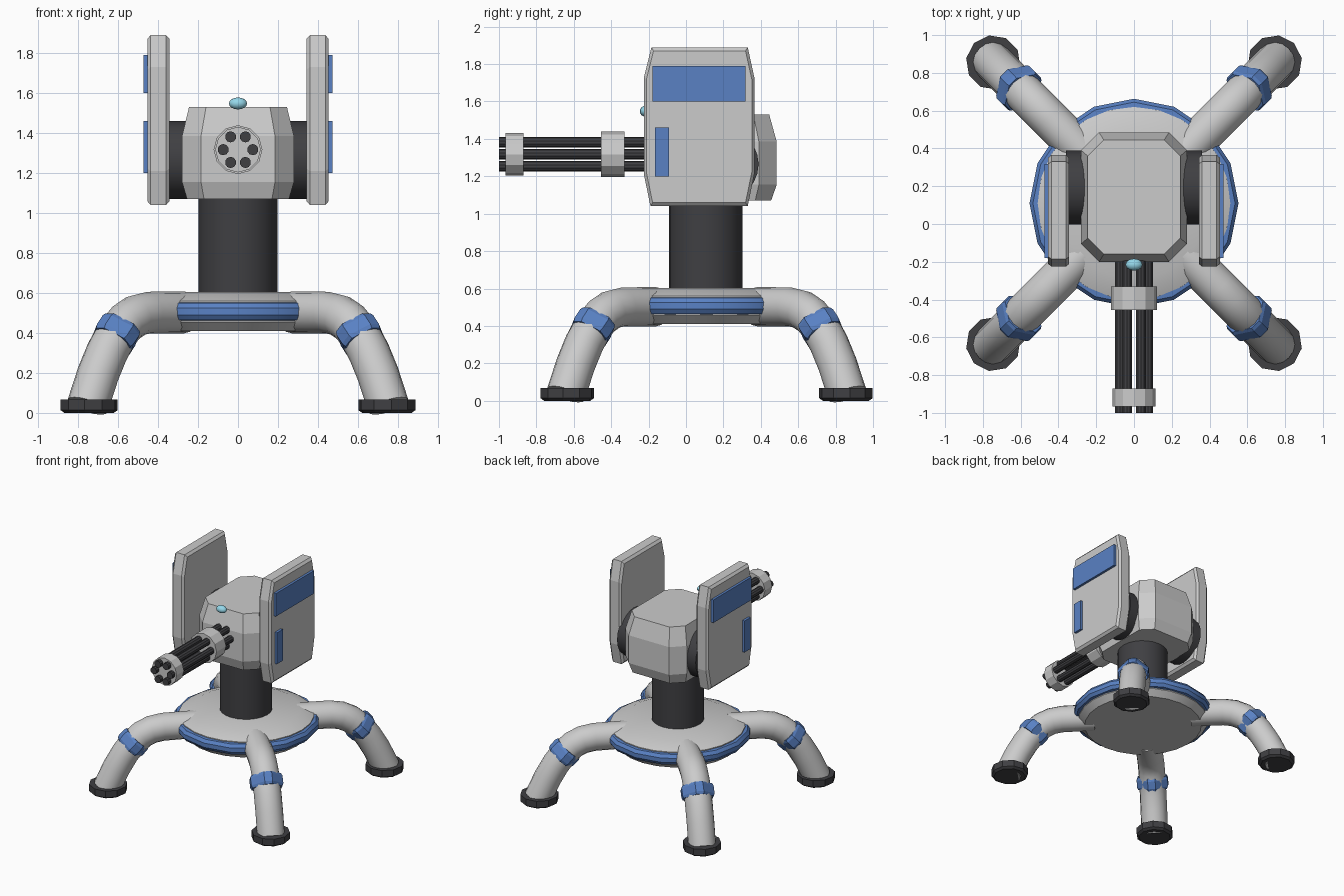
import bpy, math
from mathutils import Vector, Matrix

if "Cube" in bpy.data.objects:
    bpy.data.objects.remove(bpy.data.objects["Cube"])

CY = 0.11  # y of the base centre


def material(name, rgb):
    m = bpy.data.materials.new(name)
    m.diffuse_color = (*rgb, 1)
    m.use_nodes = True
    m.node_tree.nodes["Principled BSDF"].inputs["Base Color"].default_value = m.diffuse_color
    return m


BLUE = material("blue_paint", (0.10, 0.22, 0.55))
DARK = material("dark_metal", (0.05, 0.05, 0.055))
CYAN = material("cyan_glass", (0.30, 0.68, 0.82))


def finish(ob, name, mat=None, smooth=False):
    ob.name = name
    if mat:
        ob.data.materials.append(mat)
    if smooth:
        bpy.ops.object.select_all(action='DESELECT')
        ob.select_set(True)
        bpy.context.view_layer.objects.active = ob
        bpy.ops.object.shade_smooth_by_angle(angle=math.radians(35))
    return ob


def loft(name, rings, mat=None, smooth=False, closed=False):
    """Skin a list of equal-length rings, capped unless closed on itself."""
    n, k = len(rings[0]), len(rings)
    verts = [tuple(p) for r in rings for p in r]
    faces = []
    for i in range(k if closed else k - 1):
        a, b = i * n, ((i + 1) % k) * n
        for j in range(n):
            j2 = (j + 1) % n
            faces.append((a + j, a + j2, b + j2, b + j))
    if not closed:
        faces += [tuple(range(n))[::-1], tuple(range((k - 1) * n, k * n))]
    me = bpy.data.meshes.new(name)
    me.from_pydata(verts, [], faces)
    ob = bpy.data.objects.new(name, me)
    bpy.context.collection.objects.link(ob)
    bpy.context.view_layer.objects.active = ob
    ob.select_set(True)
    bpy.ops.object.mode_set(mode='EDIT')
    bpy.ops.mesh.select_all(action='SELECT')
    bpy.ops.mesh.normals_make_consistent(inside=False)
    bpy.ops.object.mode_set(mode='OBJECT')
    ob.select_set(False)
    return finish(ob, name, mat, smooth)


def circle(r, z, n, x=0, y=CY, phase=0):
    return [(x + r * math.cos(phase + 2 * math.pi * i / n),
             y + r * math.sin(phase + 2 * math.pi * i / n), z) for i in range(n)]


def cylinder(name, r, p0, p1, n, mat=None, smooth=True):
    p0, p1 = Vector(p0), Vector(p1)
    d = p1 - p0
    bpy.ops.mesh.primitive_cylinder_add(vertices=n, radius=r, depth=d.length, location=(p0 + p1) / 2,
                                        rotation=d.to_track_quat('Z', 'Y').to_euler())
    return finish(bpy.context.object, name, mat, smooth)


def box(name, lo, hi, mat):
    lo, hi = Vector(lo), Vector(hi)
    bpy.ops.mesh.primitive_cube_add(size=1, location=(lo + hi) / 2)
    ob = bpy.context.object
    ob.scale = hi - lo
    return finish(ob, name, mat)


# Base disc, blue rim and column
loft("base_disc", [circle(r, z, 24) for r, z in
                   [(0.46, 0.41), (0.51, 0.455), (0.51, 0.56), (0.40, 0.604)]], None, True)
loft("base_rim", [circle(r, z, 16, phase=math.pi / 2) for r, z in
                  [(0.49, 0.46), (0.535, 0.465), (0.553, 0.49), (0.553, 0.525), (0.535, 0.55), (0.49, 0.555)]],
     BLUE, True, True)
cylinder("column", 0.197, (0, CY - 0.005, 0.55), (0, CY - 0.005, 1.1), 24, DARK)

# Legs: a bent tube along each diagonal, with knee band and foot
path = [(0.27, 0.503), (0.45, 0.501), (0.51, 0.486), (0.56, 0.452), (0.61, 0.39),
        (0.655, 0.305), (0.70, 0.195), (0.752, 0.035)]
path = [Vector((x * math.sqrt(2), 0, z)) for x, z in path]


def section(p, d, pts):
    """Place (side, up) points in the plane at p normal to d."""
    up = Vector((-d.z, 0, d.x))
    return [p + Vector((0, s, 0)) + up * u for s, u in pts]


tube = [(0.105 * math.cos(i * math.pi / 8), 0.105 * math.sin(i * math.pi / 8)) for i in range(16)]
band = [(0.122, 0.032), (0.03, 0.114), (-0.03, 0.114), (-0.122, 0.032),
        (-0.122, -0.032), (-0.03, -0.114), (0.03, -0.114), (0.122, -0.032)]
for i, side in enumerate(("front_left", "front_right", "back_right", "back_left")):
    m = Matrix.Translation((0, CY, 0)) @ Matrix.Rotation(math.radians(225 + 90 * i), 4, 'Z')
    rings = []
    for k, p in enumerate(path):
        d = (path[min(k + 1, len(path) - 1)] - path[max(k - 1, 0)]).normalized()
        rings.append([m @ v for v in section(p, d, tube)])
    loft(side + "_leg", rings, None, True)
    d = (path[5] - path[3]).normalized()
    loft(side + "_knee_band",
         [[m @ v for v in section(path[4] + d * t, d, [(a * s, b * s) for a, b in band])]
          for t, s in [(-0.05, 0.93), (-0.03, 1), (0.03, 1), (0.05, 0.93)]], BLUE)
    c = m @ Vector((0.745 * math.sqrt(2), 0, 0))
    ph = math.radians(225 + 90 * i)
    loft(side + "_foot", [circle(r, z, 10, c.x, c.y, ph) for r, z in
                          [(0.125, 0), (0.145, 0.014), (0.145, 0.068)]], DARK)


# Head: chamfered block
def octagon(x, y0, y1, c, z):
    return [(x, y0 + c, z), (x, y1 - c, z), (x - c, y1, z), (-x + c, y1, z),
            (-x, y1 - c, z), (-x, y0 + c, z), (-x + c, y0, z), (x - c, y0, z)]


loft("head", [octagon(0.255, -0.17, 0.455, 0.085, 1.07), octagon(0.28, -0.2, 0.485, 0.095, 1.155),
              octagon(0.28, -0.2, 0.485, 0.095, 1.385), octagon(0.245, -0.16, 0.445, 0.085, 1.53)])
cylinder("head_axle", 0.195, (-0.36, 0.193, 1.265), (0.36, 0.193, 1.265), 24, DARK)

# Sensor light
bpy.ops.mesh.primitive_uv_sphere_add(segments=12, ring_count=8, radius=1, location=(0, -0.215, 1.548))
bpy.context.object.scale = (0.045, 0.032, 0.03)
finish(bpy.context.object, "sensor_light", CYAN, True)

# Side shields with blue plates
outline = [(-0.185, 1.89), (0.33, 1.89), (0.365, 1.73), (0.365, 1.21),
           (0.33, 1.04), (-0.19, 1.04), (-0.225, 1.21), (-0.225, 1.73)]
for s, side in ((-1, "left"), (1, "right")):
    rings = []
    for x, f in [(0.343, 0.955), (0.36, 1), (0.437, 1), (0.454, 0.955)]:
        rings.append([(s * x, 0.07 + (y - 0.07) * f, 1.465 + (z - 1.465) * f) for y, z in outline])
    loft(side + "_shield", rings)
    x0, x1 = sorted((s * 0.44, s * 0.474))
    box(side + "_upper_plate", (x0, -0.18, 1.6), (x1, 0.318, 1.79), BLUE)
    box(side + "_lower_plate", (x0, -0.167, 1.2), (x1, -0.09, 1.46), BLUE)

# Rotary gun: six barrels and two clamps
GZ = 1.317
for i in range(6):
    a = i * math.pi / 3
    x, z = 0.074 * math.cos(a), GZ + 0.074 * math.sin(a)
    cylinder(f"barrel_{i + 1}", 0.028, (x, -1.0, z), (x, -0.15, z), 10, DARK)
cylinder("muzzle_clamp", 0.114, (0, -0.965, GZ), (0, -0.87, GZ), 12, None, False)
cylinder("rear_clamp", 0.122, (0, -0.455, GZ), (0, -0.33, GZ), 12, None, False)
